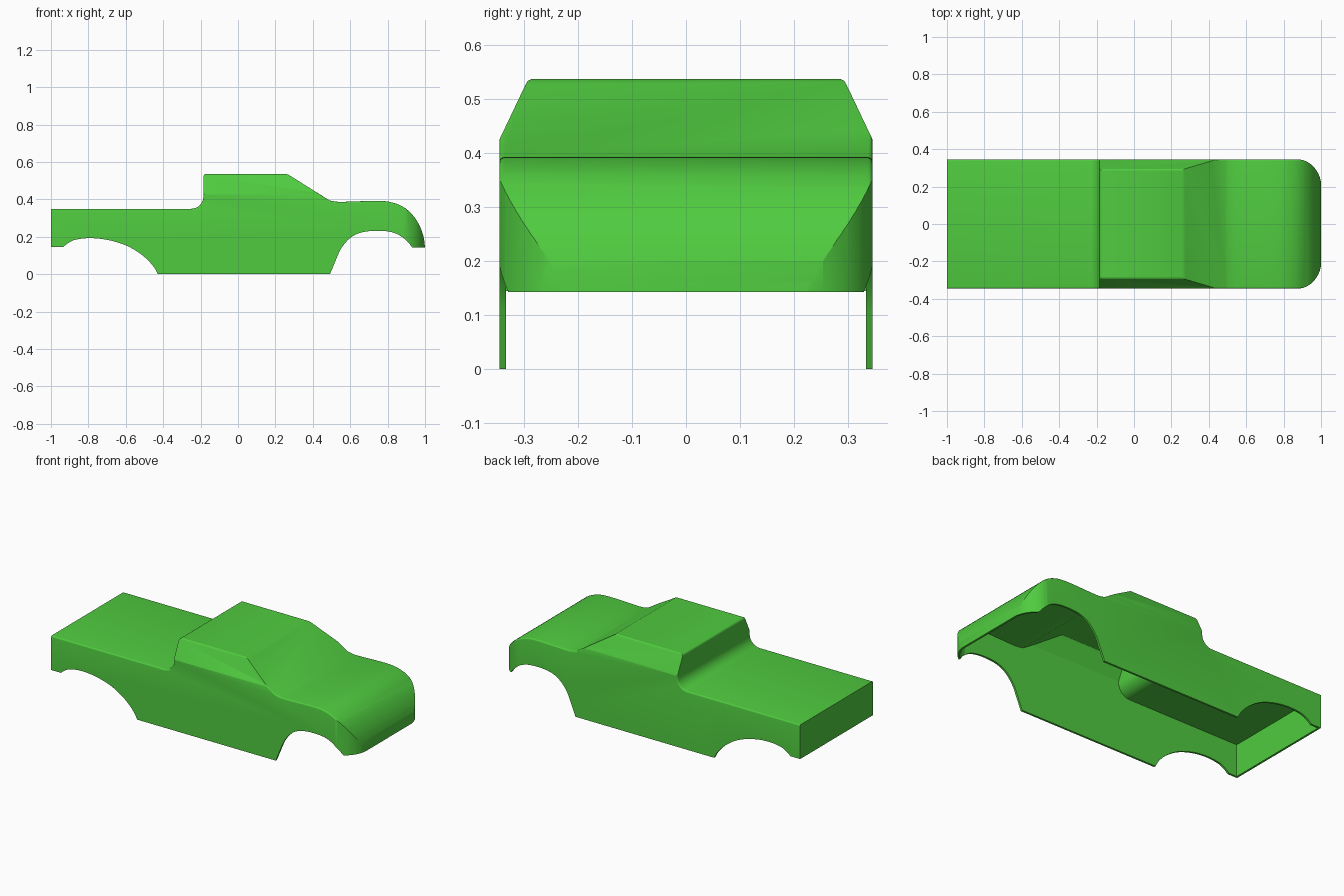
import bpy, bmesh, math
from mathutils import Vector

if "Cube" in bpy.data.objects:
    bpy.data.objects.remove(bpy.data.objects["Cube"])

WALL = 0.012
HALF = 0.345


def curve(pts, n=5):
    """Catmull-Rom smoothing through a few points."""
    p = [Vector(q) for q in pts]
    p = [2 * p[0] - p[1]] + p + [2 * p[-1] - p[-2]]
    out = []
    for i in range(1, len(p) - 2):
        a, b, c, d = p[i - 1:i + 3]
        for k in range(n):
            t = k / n
            out.append(tuple(0.5 * (2 * b + (c - a) * t + (2 * a - 5 * b + 4 * c - d) * t * t
                                    + (3 * b - a - 3 * c + d) * t ** 3)))
    return out + [tuple(pts[-1])]


def arc(cx, cy, rx, ry, a0, a1, n):
    return [(cx + rx * math.cos(math.radians(a0 + (a1 - a0) * i / n)),
             cy + ry * math.sin(math.radians(a0 + (a1 - a0) * i / n))) for i in range(n + 1)]


def inset(pts, d):
    """Mitred inward offset of a counter-clockwise outline."""
    out = []
    for i, p in enumerate(pts):
        a, b, c = Vector(pts[i - 1]), Vector(p), Vector(pts[(i + 1) % len(pts)])
        u, v = (b - a).normalized(), (c - b).normalized()
        n1, n2 = Vector((-u.y, u.x)), Vector((-v.y, v.x))
        out.append(tuple(b + (n1 + n2) * (d / (1 + n1.dot(n2)))))
    return out


def prism(name, pts, axis, rings):
    """Outline swept along an axis; rings are (position, inset)."""
    bm = bmesh.new()
    loops = []
    for pos, d in rings:
        loop = []
        for a, b in (inset(pts, d) if d else pts):
            co = {'x': (pos, a, b), 'y': (a, pos, b), 'z': (a, b, pos)}[axis]
            loop.append(bm.verts.new(co))
        loops.append(loop)
    n = len(pts)
    for l0, l1 in zip(loops, loops[1:]):
        for i in range(n):
            j = (i + 1) % n
            bm.faces.new((l0[i], l0[j], l1[j], l1[i]))
    bm.faces.new(loops[0])
    bm.faces.new(loops[-1])
    bmesh.ops.recalc_face_normals(bm, faces=bm.faces)
    me = bpy.data.meshes.new(name)
    bm.to_mesh(me)
    bm.free()
    ob = bpy.data.objects.new(name, me)
    bpy.context.collection.objects.link(ob)
    return ob


def boolean(ob, cutter, op):
    """Apply a boolean and discard the cutter."""
    m = ob.modifiers.new("cut", 'BOOLEAN')
    m.operation, m.solver, m.object = op, 'EXACT', cutter
    bpy.context.view_layer.update()
    me = bpy.data.meshes.new_from_object(ob.evaluated_get(bpy.context.evaluated_depsgraph_get()))
    ob.modifiers.clear()
    ob.data = me
    bpy.data.objects.remove(cutter)


# Side outline (x, z): nose and hood, windshield, cab, bed
side = [(-1.1, -0.1), (1.0, -0.1)]
side += curve([(1.0, 0.145), (0.992, 0.2), (0.972, 0.257), (0.935, 0.315), (0.88, 0.362),
               (0.81, 0.387), (0.74, 0.392), (0.65, 0.39), (0.54, 0.387), (0.49, 0.394)], 4)
side += [(0.272, 0.531), (0.257, 0.537)]
side += arc(-0.169, 0.521, 0.016, 0.016, 90, 180, 4)
side += arc(-0.25, 0.415, 0.065, 0.065, 0, -90, 10)
side += [(-1.1, 0.35)]

# Cross-section (y, z): sloped cab sides
half = [(0.4, 0.3095), (0.297, 0.526), (0.293, 0.533), (0.285, 0.5375), (0.27, 0.543)]


def section(z0):
    return [(-0.4, z0), (0.4, z0)] + half + [(-y, z) for y, z in reversed(half)]


# Plan outline (x, y): rounded front corners
plan = [(-1, -0.346)] + arc(0.872, -0.196, 0.13, 0.15, -90, 0, 12)
plan += [(x, -y) for x, y in reversed(plan)]


def body(name, d, z0):
    if d:
        rings = [(-HALF + d, d), (HALF - d, d)]
    else:
        r = 0.008
        edge = [(HALF - r + r * math.sin(t), r * (1 - math.cos(t)))
                for t in (i * math.pi / 8 for i in range(5))]
        rings = [(-y, i) for y, i in reversed(edge)] + edge
    ob = prism(name, side, 'y', rings)
    boolean(ob, prism("section", inset(section(z0), d), 'x', [(-1.3, 0), (1.3, 0)]), 'INTERSECT')
    boolean(ob, prism("plan", inset(plan, d), 'z', [(-0.3, 0), (0.8, 0)]), 'INTERSECT')
    return ob


# Hollow shell, open underneath
shell = body("truck_body", 0, 0)
boolean(shell, body("cavity", WALL, -0.08), 'DIFFERENCE')

# Wheel arches and raised bumper undersides
rear = [(-1.2, -0.2), (-0.43, -0.2)] + curve(
    [(-0.428, 0), (-0.455, 0.045), (-0.51, 0.1), (-0.59, 0.15), (-0.69, 0.182),
     (-0.79, 0.193), (-0.87, 0.184), (-0.91, 0.165), (-0.935, 0.145)]) + [(-1.2, 0.145)]
front = [(0.49, -0.2), (1.2, -0.2), (1.2, 0.143)] + curve(
    [(0.932, 0.143), (0.905, 0.175), (0.86, 0.21), (0.8, 0.229), (0.71, 0.231), (0.64, 0.217),
     (0.59, 0.185), (0.55, 0.135), (0.525, 0.08), (0.492, 0)])
for pts in (rear, front):
    boolean(shell, prism("arch", pts, 'y', [(-0.6, 0), (0.6, 0)]), 'DIFFERENCE')

# Green paint
mat = bpy.data.materials.new("green_paint")
mat.diffuse_color = (0.08, 0.6, 0.05, 1)
mat.use_nodes = True
mat.node_tree.nodes["Principled BSDF"].inputs["Base Color"].default_value = mat.diffuse_color
shell.data.materials.clear()
shell.data.materials.append(mat)

bpy.ops.object.select_all(action='DESELECT')
shell.select_set(True)
bpy.context.view_layer.objects.active = shell
bpy.ops.object.shade_smooth_by_angle(angle=math.radians(25))
